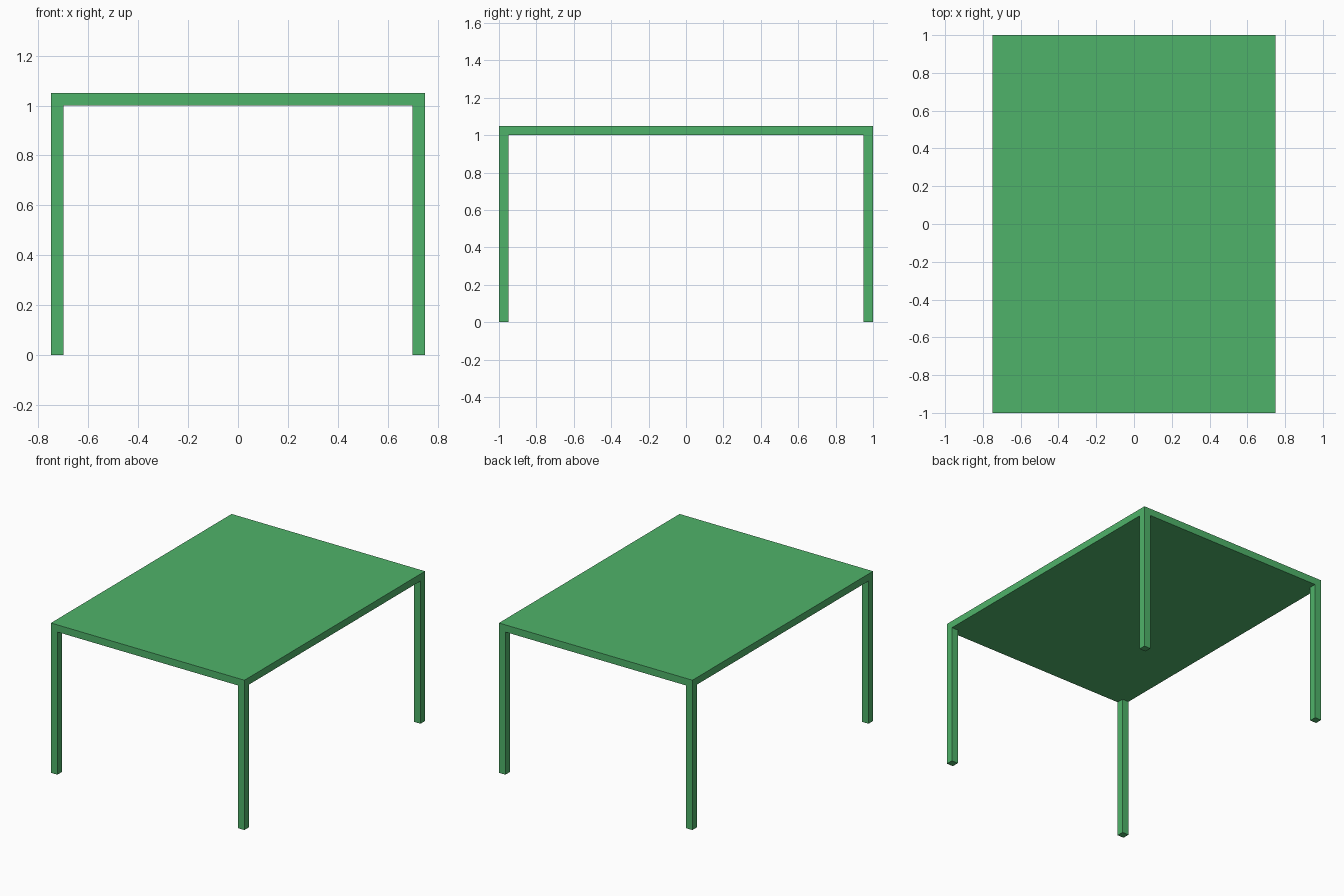
import bpy

if "Cube" in bpy.data.objects:
    bpy.data.objects.remove(bpy.data.objects["Cube"])

WIDTH, DEPTH, HEIGHT = 1.5, 2.0, 1.05
THICK = 0.05  # tabletop thickness and leg width

green = bpy.data.materials.new("green")
green.diffuse_color = (0.078, 0.45, 0.144, 1)
green.use_nodes = True
green.node_tree.nodes["Principled BSDF"].inputs["Base Color"].default_value = green.diffuse_color


def box(name, center, size):
    bpy.ops.mesh.primitive_cube_add(size=1, location=center)
    ob = bpy.context.object
    ob.name = name
    ob.scale = size
    bpy.ops.object.transform_apply(location=False, rotation=False, scale=True)
    ob.data.materials.append(green)
    return ob


# Tabletop slab
box("tabletop", (0, 0, HEIGHT - THICK / 2), (WIDTH, DEPTH, THICK))

# Four square legs flush with the corners
leg_height = HEIGHT - THICK
for y_name, sy in (("front", -1), ("back", 1)):
    for x_name, sx in (("left", -1), ("right", 1)):
        box(f"{y_name}_{x_name}_leg",
            (sx * (WIDTH - THICK) / 2, sy * (DEPTH - THICK) / 2, leg_height / 2),
            (THICK, THICK, leg_height))
